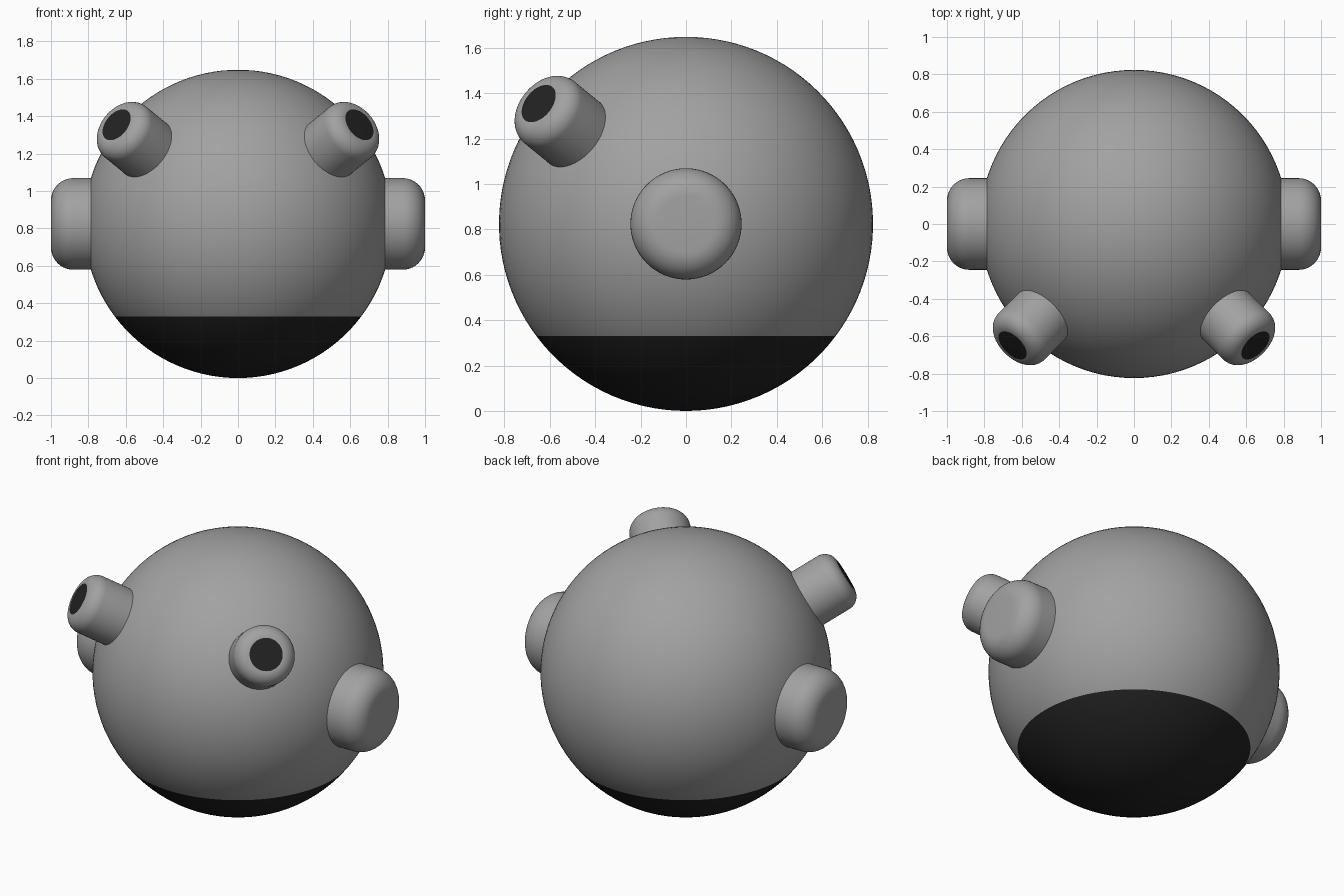
import bpy, bmesh, math
from mathutils import Vector

if "Cube" in bpy.data.objects:
    bpy.data.objects.remove(bpy.data.objects["Cube"])

R = 0.824                      # body radius
CENTER = Vector((0, 0, R))


def material(name, value):
    m = bpy.data.materials.new(name)
    m.diffuse_color = (value, value, value, 1)
    m.use_nodes = True
    m.node_tree.nodes["Principled BSDF"].inputs["Base Color"].default_value = m.diffuse_color
    return m


GREY = material("mid grey", 0.36)
BLACK = material("soft black", 0.016)


def lathe(name, profile, axis, is_black, steps=96):
    """Spin (radius, distance) points around an axis through the body centre."""
    bm = bmesh.new()
    verts = [bm.verts.new((r, 0, d)) for r, d in profile]
    edges = [bm.edges.new(pair) for pair in zip(verts, verts[1:])]
    bmesh.ops.spin(bm, geom=verts + edges, axis=(0, 0, 1), cent=(0, 0, 0),
                   angle=math.tau, steps=steps, use_duplicate=False)
    bmesh.ops.remove_doubles(bm, verts=bm.verts, dist=1e-5)
    bmesh.ops.recalc_face_normals(bm, faces=bm.faces)
    for f in bm.faces:
        f.material_index = int(is_black(f.calc_center_median()))
    mesh = bpy.data.meshes.new(name)
    bm.to_mesh(mesh)
    bm.free()
    mesh.materials.append(GREY)
    mesh.materials.append(BLACK)
    ob = bpy.data.objects.new(name, mesh)
    bpy.context.collection.objects.link(ob)
    ob.location = CENTER
    ob.rotation_euler = Vector(axis).to_track_quat('Z', 'Y').to_euler()
    bpy.ops.object.select_all(action='DESELECT')
    bpy.context.view_layer.objects.active = ob
    ob.select_set(True)
    bpy.ops.object.shade_smooth_by_angle(angle=math.radians(35))
    return ob


def rounded_plug(radius, start, end, bevel, n=10):
    """Cylinder profile with a rounded outer rim and a flat end."""
    pts = [(0, start), (radius, start)]
    for i in range(n + 1):
        a = math.pi / 2 * i / n
        pts.append((radius - bevel + bevel * math.cos(a),
                    end - bevel + bevel * math.sin(a)))
    return pts + [(0, end)]


# Ball body, with a profile ring exactly on the black base line
base = math.asin(-0.6)
lats = [-math.pi / 2 + (base + math.pi / 2) * i / 16 for i in range(16)]
lats += [base + (math.pi / 2 - base) * i / 40 for i in range(41)]
body = [(max(0, R * math.cos(a)), R * math.sin(a)) for a in lats]
lathe("body", body, (0, 0, 1), lambda c: c.z < -0.6 * R)

for side, s in (("left", -1), ("right", 1)):
    # Round side caps
    lathe(side + "_side_cap", rounded_plug(0.245, 0.74, 1.0, 0.12),
          (s, 0, 0), lambda c: False, 64)
    # Angled eye stalks with a black flat lens
    e = math.radians(30)
    h = math.cos(e) * math.sqrt(0.5)
    lathe(side + "_eye_stalk", rounded_plug(0.175, 0.76, 1.06, 0.08),
          (s * h, -h, math.sin(e)), lambda c: c.z > 1.0599, 64)
